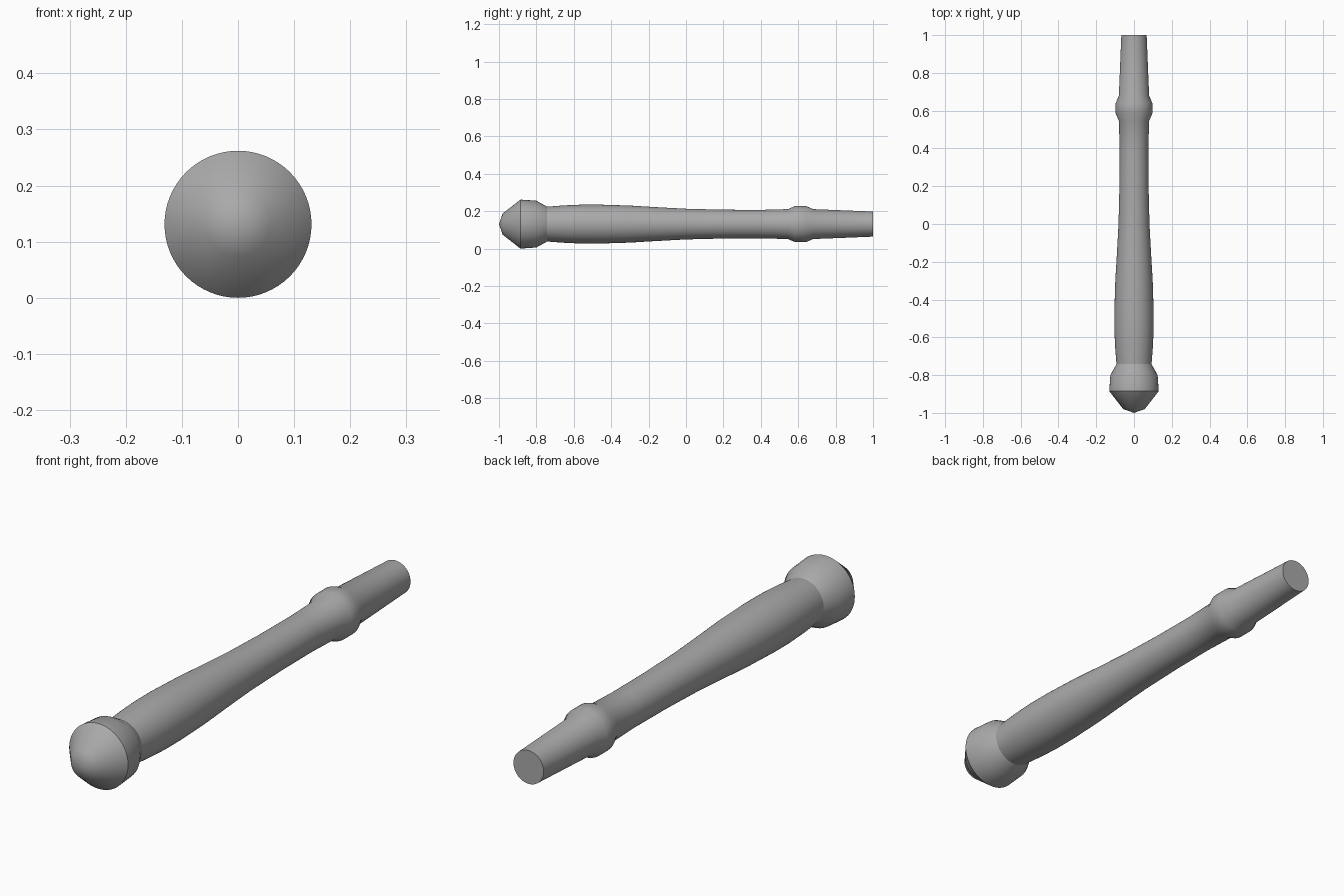
import bpy
import bmesh
from math import radians
from mathutils import Matrix, Vector

if "Cube" in bpy.data.objects:
    bpy.data.objects.remove(bpy.data.objects["Cube"])

# Plain grey material
grey = bpy.data.materials.new("plain grey")
grey.use_nodes = True
colour = (0.4, 0.4, 0.4, 1)
grey.diffuse_color = colour
grey.node_tree.nodes["Principled BSDF"].inputs["Base Color"].default_value = colour

SIDES = 64
AXIS_HEIGHT = 0.131

# Turned profile as (y, radius), from pommel tip to open end of the grip
profile = [
    (-1.0, 0), (-0.98, 0.057),                                  # tip
    (-0.885, 0.131), (-0.8, 0.125), (-0.742, 0.093),            # pommel
    (-0.65, 0.1), (-0.56, 0.104), (-0.46, 0.104), (-0.3, 0.099),
    (-0.15, 0.09), (0, 0.082), (0.2, 0.077), (0.4, 0.076),      # grip
    (0.545, 0.08), (0.585, 0.097), (0.64, 0.097), (0.68, 0.08),  # collar
    (1.0, 0.067), (1.0, 0),                                     # end
]

# Spin the profile around the long axis
bm = bmesh.new()
verts = [bm.verts.new((r, y, 0)) for y, r in profile]
edges = [bm.edges.new(pair) for pair in zip(verts, verts[1:])]
bmesh.ops.spin(bm, geom=verts + edges, cent=(0, 0, 0), axis=(0, 1, 0),
               angle=radians(360), steps=SIDES, use_duplicate=False)
bmesh.ops.remove_doubles(bm, verts=bm.verts, dist=0.0001)
bmesh.ops.dissolve_degenerate(bm, edges=bm.edges, dist=0.0001)
bmesh.ops.recalc_face_normals(bm, faces=bm.faces)
bmesh.ops.transform(bm, verts=bm.verts,
                    matrix=Matrix.Translation(Vector((0, 0, AXIS_HEIGHT))))

mesh = bpy.data.meshes.new("turned_handle")
bm.to_mesh(mesh)
bm.free()
mesh.materials.append(grey)
handle = bpy.data.objects.new("turned_handle", mesh)
bpy.context.collection.objects.link(handle)

# Smooth shading with sharp pommel, tip and end rims
bpy.ops.object.select_all(action="DESELECT")
handle.select_set(True)
bpy.context.view_layer.objects.active = handle
bpy.ops.object.shade_smooth_by_angle(angle=radians(33))
